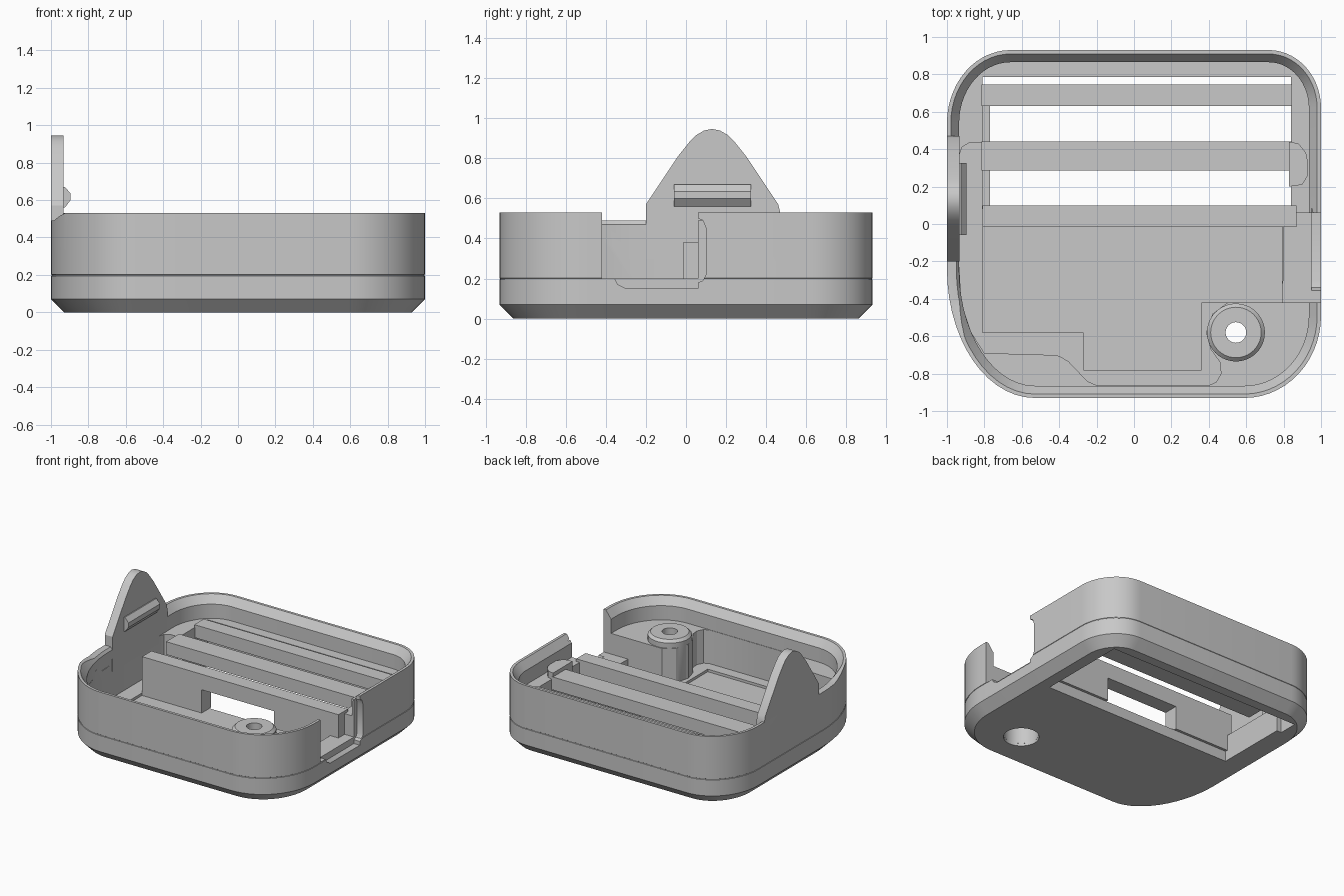
import bpy, bmesh, math

cube = bpy.data.objects.get("Cube")
if cube:
    bpy.data.objects.remove(cube, do_unlink=True)

grey = bpy.data.materials.new("plain grey")
grey.use_nodes = True
grey.diffuse_color = (0.58, 0.58, 0.58, 1)
grey.node_tree.nodes["Principled BSDF"].inputs["Base Color"].default_value = (0.58, 0.58, 0.58, 1)


def finish(ob):
    ob.data.materials.clear()
    ob.data.materials.append(grey)
    ob.data.shade_smooth()
    ob.data.set_sharp_from_angle(angle=math.radians(28))


def loft(name, rings, closed=False):
    """Join matching rings of points; cap the ends, or close into a torus."""
    bm = bmesh.new()
    loops = [[bm.verts.new(p) for p in ring] for ring in rings]
    n = len(loops[0])
    pairs = list(zip(loops, loops[1:]))
    if closed:
        pairs.append((loops[-1], loops[0]))
    else:
        bm.faces.new(loops[0])
        bm.faces.new(loops[-1])
    for a, b in pairs:
        for i in range(n):
            j = (i + 1) % n
            bm.faces.new((a[i], a[j], b[j], b[i]))
    bmesh.ops.recalc_face_normals(bm, faces=bm.faces[:])
    mesh = bpy.data.meshes.new(name)
    bm.to_mesh(mesh)
    bm.free()
    ob = bpy.data.objects.new(name, mesh)
    bpy.context.collection.objects.link(ob)
    finish(ob)
    return ob


def prism(name, pts, z0, z1):
    return loft(name, [[(x, y, z) for x, y in pts] for z in (z0, z1)])


def box(name, x0, x1, y0, y1, z0, z1):
    return prism(name, [(x0, y0), (x1, y0), (x1, y1), (x0, y1)], z0, z1)


def side_prism(name, pts, x0, x1):
    return loft(name, [[(x, y, z) for y, z in pts] for x in (x0, x1)])


def circle(r, cx, cy, steps=40):
    return [(cx + r * math.cos(2 * math.pi * i / steps),
             cy + r * math.sin(2 * math.pi * i / steps)) for i in range(steps)]


def lathe(name, profile, cx, cy):
    rings = [[(x, y, z) for x, y in circle(r, cx, cy)] for r, z in profile]
    return loft(name, rings, closed=True)


def outline(inset, z):
    """Rounded plan of the case; each corner has its own radii."""
    corners = [(1, 1, .28, .31), (-1, 1, .34, .39), (-1, -1, .47, .69), (1, -1, .41, .44)]
    pts, steps = [], 14
    for k, (sx, sy, a, b) in enumerate(corners):
        for i in range(steps + 1):
            t = math.pi / 2 * (k + i / steps)
            pts.append((sx * (1 - a) + (a - inset) * math.cos(t),
                        sy * (.93 - b) + (b - inset) * math.sin(t), z))
    return pts


def shell(name, profile):
    return loft(name, [outline(i, z) for i, z in profile])


# Case body with bottom chamfer and a fine seam line
body = shell("case_body", [(.07, 0), (0, .07), (0, .194), (.003, .196),
                           (.003, .2), (0, .202), (0, .53)])

# Cutters: upper cavity, floor pocket, recess, window and side notch
pocket = [(.8, .1), (.8, -.28), (.79, -.33), (.76, -.37), (.7, -.4), (.5, -.42), (.42, -.48),
          (.385, -.58), (.41, -.67), (.46, -.74), (.465, -.8), (.44, -.845), (.4, -.862),
          (-.2, -.862), (-.25, -.84), (-.35, -.735), (-.4, -.705), (-.45, -.7), (-.8, -.69),
          (-.87, -.58), (-.923, -.42), (-.936, -.2), (-.936, .36), (-.92, .41), (-.88, .435),
          (-.81, .437), (-.81, .1)]
recess = [(-.81, -.58), (-.27, -.58), (-.27, -.78), (.36, -.78), (.36, -.42),
          (.79, -.42), (.79, .1), (-.81, .1)]
slot = [(.06, .18), (.085, .19), (.1, .22), (.1, .45), (.085, .49), (.06, .5), (.03, .5), (.03, .18)]
groove = [(-.36, .21), (-.34, .17), (-.3, .15), (.06, .15), (.06, .21)]
dip = [(-.2, .49), (-.2, .6), (-.62, .6), (-.62, .531), (-.42, .49)]
bx, by = .545, -.58
cutters = [
    shell("cut_cavity", [(.065, .36), (.065, .47), (.02, .531), (.02, .6)]),
    prism("cut_pocket", pocket, .1, .4),
    prism("cut_recess", recess, .08, .3),
    box("cut_window", -.81, .84, .08, .785, -.1, .6),
    box("cut_notch", .5, 1.2, -.42, .06, .2, .7),
    side_prism("cut_left_dip", dip, -1.2, -.8),
    side_prism("cut_slot", slot, .95, 1.1),
    side_prism("cut_groove", groove, .95, 1.1),
    prism("cut_screw_hole", circle(.125, bx, by), -.1, .6),
]
for c in cutters:
    c.hide_render = True
    mod = body.modifiers.new(c.name, 'BOOLEAN')
    mod.operation = 'DIFFERENCE'
    mod.solver = 'EXACT'
    mod.object = c
dg = bpy.context.evaluated_depsgraph_get()
body.data = bpy.data.meshes.new_from_object(body.evaluated_get(dg))
body.modifiers.clear()
finish(body)
for c in cutters:
    bpy.data.objects.remove(c, do_unlink=True)

# Screw boss: wide bore below, small hole through the flat top
lathe("screw_boss", [(.155, .05), (.155, .4), (.135, .42), (.055, .42),
                     (.055, .3), (.124, .3), (.124, .02), (.14, .02)], bx, by)

# Cross bars over the window; the front one is an arch on two legs
arch = [(-.81, .08), (-.3, .08), (-.3, .26), (.32, .26), (.32, .08), (.87, .08), (.87, .38), (-.81, .38)]
loft("front_bar", [[(x, y, z) for x, z in arch] for y in (-.015, .1)])
for name, y0, y1 in (("middle_bar", .285, .442), ("back_bar", .63, .745)):
    box(name, -.815, .845, y0, y1, .28, .38)
box("left_window_rail", -.812, -.77, .08, .64, 0, .2)

# Rounded tab on the right ledge
prism("right_tab", [(.83, .44), (.88, .43), (.92, .38), (.93, .33), (.93, .26), (.9, .21), (.83, .2)], .3, .41)

# Pointed fin with a snap ridge on its inner side
fin = [(-.2, .3), (-.2, .57), (-.12, .69), (-.04, .81), (.02, .885), (.05, .915), (.09, .938), (.13, .946),
       (.17, .938), (.21, .915), (.24, .885), (.3, .81), (.38, .69), (.46, .57), (.47, .53), (.47, .3)]
side_prism("fin", fin, -1, -.933)
ridge = [(-.94, .56), (-.925, .56), (-.895, .6), (-.895, .635), (-.925, .67), (-.94, .67)]
loft("snap_ridge", [[(x, y, z) for x, z in ridge] for y in (-.06, .325)])
